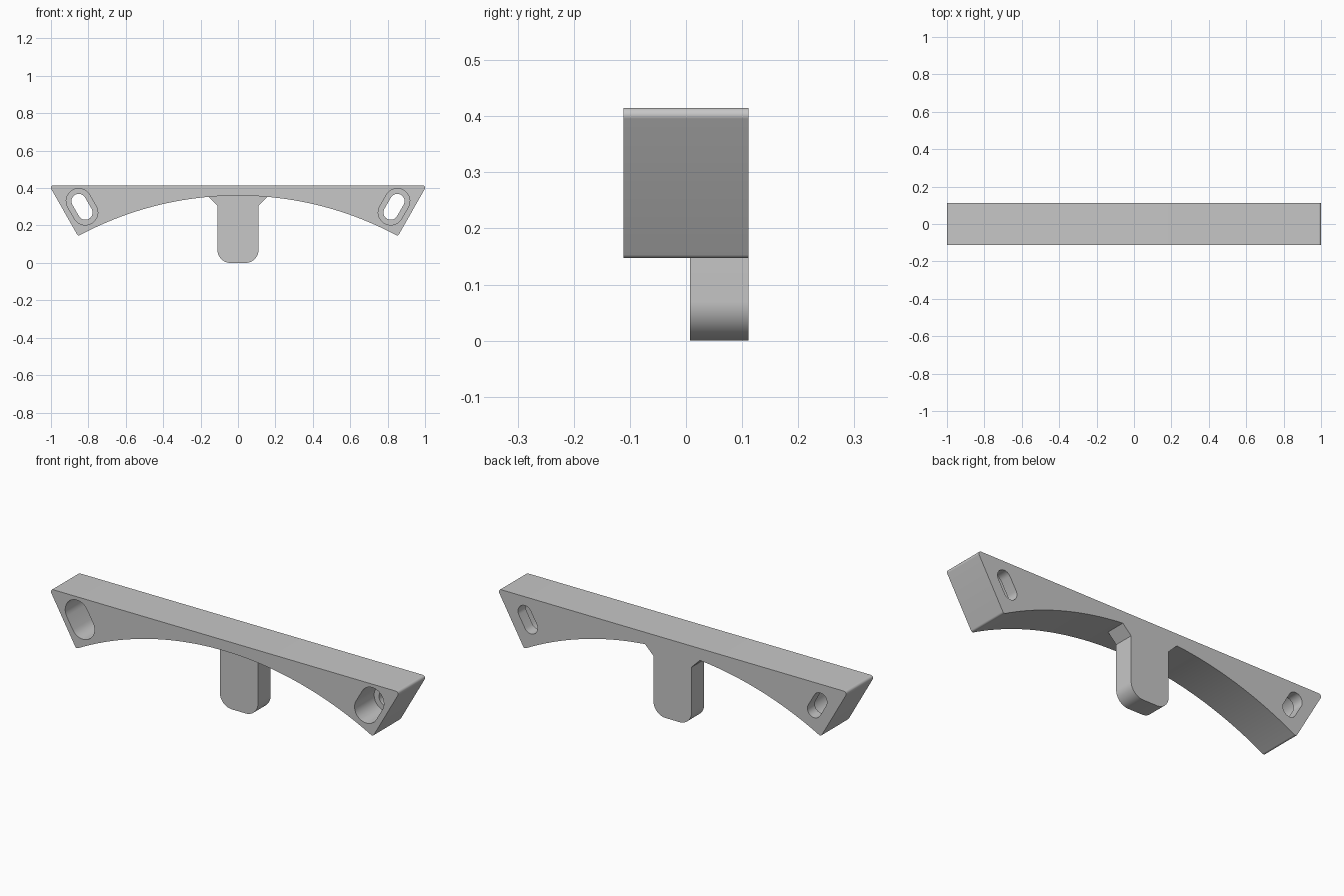
import bpy, bmesh, math
from mathutils import Vector

cube = bpy.data.objects.get("Cube")
if cube:
    bpy.data.objects.remove(cube, do_unlink=True)

DEPTH = 0.111        # half thickness of the bar
grey = bpy.data.materials.new("plain_grey")
grey.use_nodes = True
grey.diffuse_color = (0.57, 0.57, 0.57, 1)
grey.node_tree.nodes["Principled BSDF"].inputs["Base Color"].default_value = grey.diffuse_color


def round_corner(before, corner, after, radius, steps=8):
    """Points of an arc that replaces a sharp profile corner."""
    a, c, b = Vector(before), Vector(corner), Vector(after)
    u, v = (a - c).normalized(), (b - c).normalized()
    half = u.angle(v) / 2
    centre = c + (u + v).normalized() * radius / math.sin(half)
    start = c + u * radius / math.tan(half) - centre
    end = c + v * radius / math.tan(half) - centre
    arc = []
    for i in range(steps + 1):
        direction = start.lerp(end, i / steps).normalized()
        arc.append(tuple(centre + direction * radius))
    return arc


def prism(name, profile, y0, y1):
    """Extrude an x-z profile from y0 to y1."""
    bm = bmesh.new()
    face = bm.faces.new([bm.verts.new((x, y0, z)) for x, z in profile])
    out = bmesh.ops.extrude_face_region(bm, geom=[face])
    verts = [g for g in out["geom"] if isinstance(g, bmesh.types.BMVert)]
    bmesh.ops.translate(bm, verts=verts, vec=(0, y1 - y0, 0))
    bmesh.ops.recalc_face_normals(bm, faces=bm.faces)
    mesh = bpy.data.meshes.new(name)
    bm.to_mesh(mesh)
    bm.free()
    mesh.materials.append(grey)
    obj = bpy.data.objects.new(name, mesh)
    bpy.context.collection.objects.link(obj)
    return obj


def combine(target, other, operation):
    """Apply a boolean and drop the helper object."""
    mod = target.modifiers.new("join", 'BOOLEAN')
    mod.object, mod.operation, mod.solver = other, operation, 'EXACT'
    bpy.context.view_layer.objects.active = target
    bpy.ops.object.modifier_apply(modifier=mod.name)
    bpy.data.objects.remove(other, do_unlink=True)


def mirrored(right_half):
    return right_half + [(-x, z) for x, z in reversed(right_half)]


def slot(side, radius, length=0.07, steps=16):
    """Slanted rounded slot outline near one end of the bar."""
    tilt = math.radians(60)
    points = []
    for end in (1, -1):
        for i in range(steps + 1):
            a = tilt + math.pi * (i / steps - 0.5) + (0 if end > 0 else math.pi)
            x = 0.834 + end * math.cos(tilt) * length / 2 + radius * math.cos(a)
            z = 0.30 + end * math.sin(tilt) * length / 2 + radius * math.sin(a)
            points.append((side * x, z))
    return points


# Arched bar with slanted ends
top, tip, apex = (1.01, 0.415), (0.855, 0.143), 0.36
rise = apex - tip[1]
R = (tip[0] ** 2 + rise ** 2) / (2 * rise)
sweep = math.asin(tip[0] / R)
arch = [(R * math.sin(a), apex - R + R * math.cos(a))
        for a in (sweep * (i - 0.5) / 32 for i in range(32, 0, -1))]
half_bar = round_corner((0, top[1]), top, tip, 0.013)
half_bar += round_corner(top, tip, arch[0], 0.012) + arch
bar = prism("arched_bar", mirrored(half_bar), -DEPTH, DEPTH)

# Hanging tab with rounded foot and chamfered shoulders
half_tab = [(0.165, 0.38), (0.165, 0.36), (0.11, 0.305)]
half_tab += round_corner((0.11, 0.305), (0.11, 0), (0, 0), 0.07, 12)
tab = prism("hanging_tab", mirrored(half_tab), 0.007, DEPTH)
combine(bar, tab, 'UNION')

# Through slots with deep, wider recesses at the front
for side in (1, -1):
    combine(bar, prism("slot_cutter", slot(side, 0.039), -0.2, 0.2), 'DIFFERENCE')
    combine(bar, prism("recess_cutter", slot(side, 0.067), -0.2, 0.05), 'DIFFERENCE')

bpy.ops.object.select_all(action='DESELECT')
bar.select_set(True)
bpy.context.view_layer.objects.active = bar
bpy.ops.object.shade_smooth_by_angle(angle=math.radians(25))
